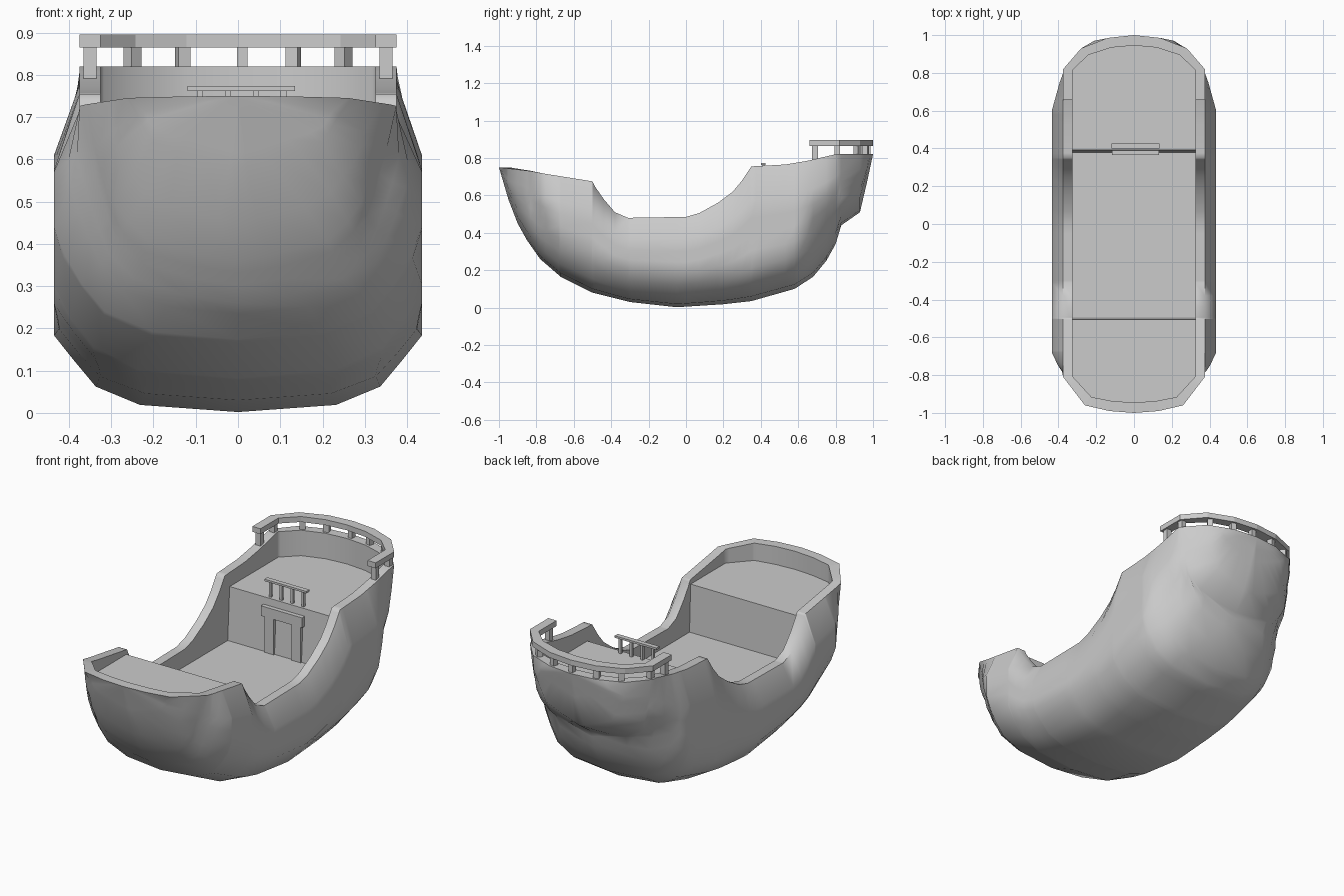
import bpy, bmesh, math
from mathutils import Vector
from mathutils.geometry import intersect_point_line

cube = bpy.data.objects.get("Cube")
if cube:
    bpy.data.objects.remove(cube, do_unlink=True)

grey = bpy.data.materials.new("light_grey")
grey.use_nodes = True
grey.diffuse_color = (0.6, 0.6, 0.6, 1)
grey.node_tree.nodes["Principled BSDF"].inputs["Base Color"].default_value = (0.6, 0.6, 0.6, 1)

# Side and plan curves, as (y, value)
KEEL = [(-1, .75), (-.95, .58), (-.9, .45), (-.85, .36), (-.78, .26), (-.67, .165), (-.5, .08),
        (-.3, .03), (-.05, .002), (.2, .018), (.35, .035), (.58, .1), (.68, .165), (.75, .25),
        (.8, .34), (.83, .44), (.93, .51), (.97, .68), (1, .82)]
SHEER = [(-1, .75), (-.83, .73), (-.75, .715), (-.5, .675), (-.485, .645), (-.44, .58), (-.38, .51),
         (-.31, .48), (0, .485), (.07, .505), (.17, .56), (.25, .62), (.3, .68), (.34, .74),
         (.35, .755), (.53, .765), (.65, .785), (.8, .82), (1, .82)]
RIM = [(-1, 0), (-.99, .13), (-.96, .26), (-.81, .375), (.82, .375), (.93, .28), (.985, .14), (1, 0)]
BEAM = [(-.81, .86), (-.68, 1), (.6, 1), (.82, .86)]
DECK = [(-1, .65), (-.505, .65), (-.495, .39), (.375, .39), (.392, .68), (1, .68)]
# Half width against distance from the keel line
BILGE = [(0, 0), (.016, .23), (.058, .335), (.177, .435), (2, .435)]
ROWS = (.035, .125, .25, .375, .5, .62, .75)


def at(curve, y):
    if y <= curve[0][0]:
        return curve[0][1]
    for (y0, v0), (y1, v1) in zip(curve, curve[1:]):
        if y <= y1:
            return v0 + (v1 - v0) * (y - y0) / (y1 - y0)
    return curve[-1][1]


def keel_distance(y, z):
    p, best = Vector((y, z)), 9
    for a, b in zip(KEEL, KEEL[1:]):
        a, b = Vector(a), Vector(b)
        t = intersect_point_line(p, a, b)[1]
        best = min(best, (a.lerp(b, max(0, min(1, t))) - p).length)
    return best


def inner(y):
    """Plan point on the inside of the bulwark for station y."""
    a = abs(y)
    return at(RIM, y) * .867, math.copysign(a if a < .8 else .8 + (a - .8) * .725, y)


def finish(name, bm):
    bmesh.ops.remove_doubles(bm, verts=bm.verts, dist=.0002)
    bmesh.ops.dissolve_degenerate(bm, edges=bm.edges, dist=.0002)
    bmesh.ops.recalc_face_normals(bm, faces=bm.faces)
    mesh = bpy.data.meshes.new(name)
    bm.to_mesh(mesh)
    bm.free()
    mesh.materials.append(grey)
    ob = bpy.data.objects.new(name, mesh)
    bpy.context.collection.objects.link(ob)
    return ob


def skin(name, loops, caps):
    bm = bmesh.new()
    rings = [[bm.verts.new(p) for p in loop] for loop in loops]
    n = len(rings[0])
    for a, b in zip(rings, rings[1:]):
        for i in range(n):
            j = (i + 1) % n
            bm.faces.new((a[i], a[j], b[j], b[i]))
    if caps:
        bm.faces.new(rings[0])
        bm.faces.new(rings[-1])
    return finish(name, bm)


def box(name, x, y, z0, z1, sx, sy, turn=0):
    c, s = math.cos(turn), math.sin(turn)
    flat = [(u * sx / 2, v * sy / 2) for u, v in ((-1, -1), (1, -1), (1, 1), (-1, 1))]
    loops = [[(x + u * c - v * s, y + u * s + v * c, z) for u, v in flat] for z in (z0, z1)]
    return skin(name, loops, True)


# Hull with bulwark, decks and bulkheads
stations = sorted({y for c in (KEEL, SHEER, RIM, BEAM, DECK) for y, v in c})
loops = []
for y in stations:
    k, s = at(KEEL, y), at(SHEER, y)
    half = [(0, y, k)]
    for t in ROWS:
        z = k + (s - k) * t
        half.append((at(BILGE, keel_distance(y, z)) * at(BEAM, y), y, z))
    xi, yi = inner(y)
    half += [(at(RIM, y), y, s), (xi, yi, s), (xi, yi, at(DECK, y)), (0, yi, at(DECK, y))]
    loops.append(half + [(-x, py, z) for x, py, z in half[-2:0:-1]])
hull = skin("hull", loops, False)
bpy.context.view_layer.objects.active = hull
hull.select_set(True)
bpy.ops.object.shade_smooth_by_angle(angle=math.radians(55))

# Curved stern rail
path = [(1, .66), (1, .82), (1, .93), (1, .985), (1, 1), (-1, .985), (-1, .93), (-1, .82), (-1, .66)]
loops = []
for side, y in path:
    xo, (xi, yi) = at(RIM, y), inner(y)
    loops.append([(side * xo, y, .865), (side * xo, y, .895),
                  (side * xi, yi, .895), (side * xi, yi, .865)])
skin("stern_rail", loops, True)

# Stern rail posts
for side in (-1, 1):
    for y, turn in ((.69, 0), (.81, 0), (.935, .9), (.985, 1.3)):
        xo, (xi, yi) = at(RIM, y), inner(y)
        box("stern_rail_post", side * (xo + xi) / 2, (y + yi) / 2, .78, .87, .03, .03, side * turn)
box("stern_rail_post", .01, .972, .81, .87, .025, .03)

# Small rail at the edge of the stern deck
box("deck_rail", .008, .413, .762, .773, .254, .026)
for i in range(4):
    box("deck_rail_post", -.09 + i * .066, .413, .67, .765, .014, .014)

# Doorway on the stern bulkhead
box("door_lintel", .008, .381, .585, .64, .25, .03)
for side in (-1, 1):
    box("door_post", .014 + side * .082, .378, .385, .59, .055, .022)
